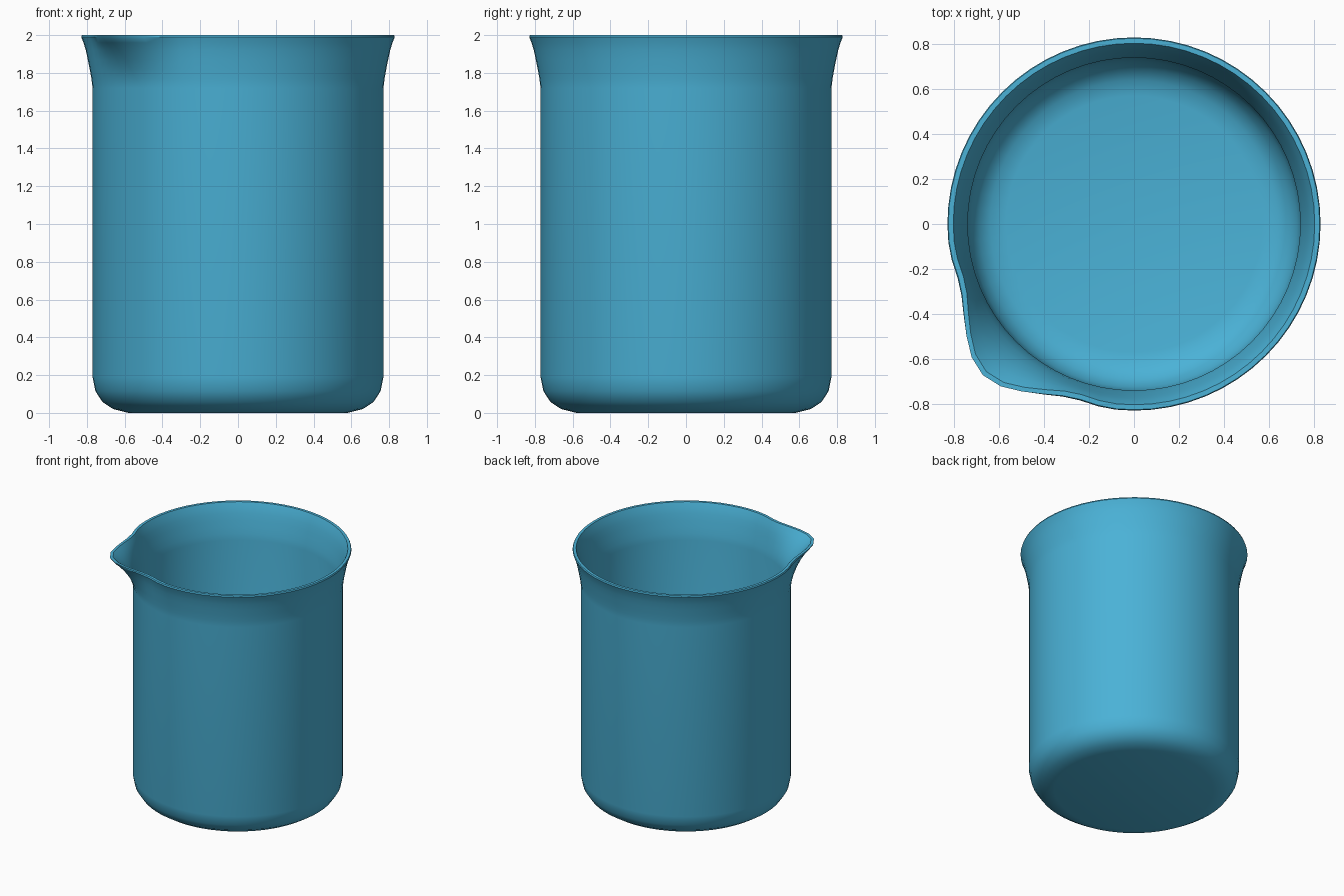
import bpy, bmesh, math
from mathutils import Matrix

cube = bpy.data.objects.get("Cube")
if cube:
    bpy.data.objects.remove(cube, do_unlink=True)

SEGMENTS = 64
SPOUT_ANGLE = math.radians(225)
FLARE_START = 1.72

# Glass material
glass = bpy.data.materials.new("blue_glass")
glass.use_nodes = True
colour = (0.069, 0.445, 0.68, 1)
glass.diffuse_color = colour
glass.node_tree.nodes["Principled BSDF"].inputs["Base Color"].default_value = colour

# Wall cross-section (radius, height): outside going up, rim, inside going down
outer = [(0, 0), (0.58, 0), (0.66, 0.02), (0.717, 0.057), (0.755, 0.115), (0.77, 0.19),
         (0.77, FLARE_START), (0.776, 1.77), (0.785, 1.82), (0.795, 1.87),
         (0.806, 1.92), (0.818, 1.96), (0.83, 1.99)]
rim = [(0.826, 2.0), (0.804, 2.0)]
inner = [(0.80, 1.99), (0.788, 1.96), (0.776, 1.92), (0.765, 1.87), (0.755, 1.82),
         (0.746, 1.77), (0.74, FLARE_START), (0.74, 0.2), (0.725, 0.135),
         (0.69, 0.08), (0.64, 0.045), (0.57, 0.03), (0, 0.03)]
profile = outer + rim + inner

# Lathe the cross-section around z
bm = bmesh.new()
verts = [bm.verts.new((r, 0, z)) for r, z in profile]
edges = [bm.edges.new(pair) for pair in zip(verts, verts[1:])]
bmesh.ops.spin(bm, geom=verts + edges, cent=(0, 0, 0), axis=(0, 0, 1),
               angle=math.tau, steps=SEGMENTS, use_merge=True)
bmesh.ops.remove_doubles(bm, verts=bm.verts, dist=0.0005)

# Pull the flared lip outward into a pouring spout, pinched slightly at both sides
for v in bm.verts:
    if v.co.z <= FLARE_START:
        continue
    a = math.atan2(v.co.y, v.co.x) - SPOUT_ANGLE
    off = abs(math.degrees(math.atan2(math.sin(a), math.cos(a))))
    push = 0.125 * math.exp(-(off / 14.8) ** 2) - 0.015 * math.exp(-((off - 26) / 7) ** 2)
    height = (v.co.z - FLARE_START) / (2 - FLARE_START)
    radius = math.hypot(v.co.x, v.co.y)
    scale = 1 + push * height ** 2 / radius
    v.co.x *= scale
    v.co.y *= scale

bmesh.ops.recalc_face_normals(bm, faces=bm.faces)
mesh = bpy.data.meshes.new("beaker")
bm.to_mesh(mesh)
bm.free()
mesh.materials.append(glass)

beaker = bpy.data.objects.new("beaker", mesh)
bpy.context.collection.objects.link(beaker)
bpy.ops.object.select_all(action='DESELECT')
beaker.select_set(True)
bpy.context.view_layer.objects.active = beaker
bpy.ops.object.shade_smooth_by_angle(angle=math.radians(35))
